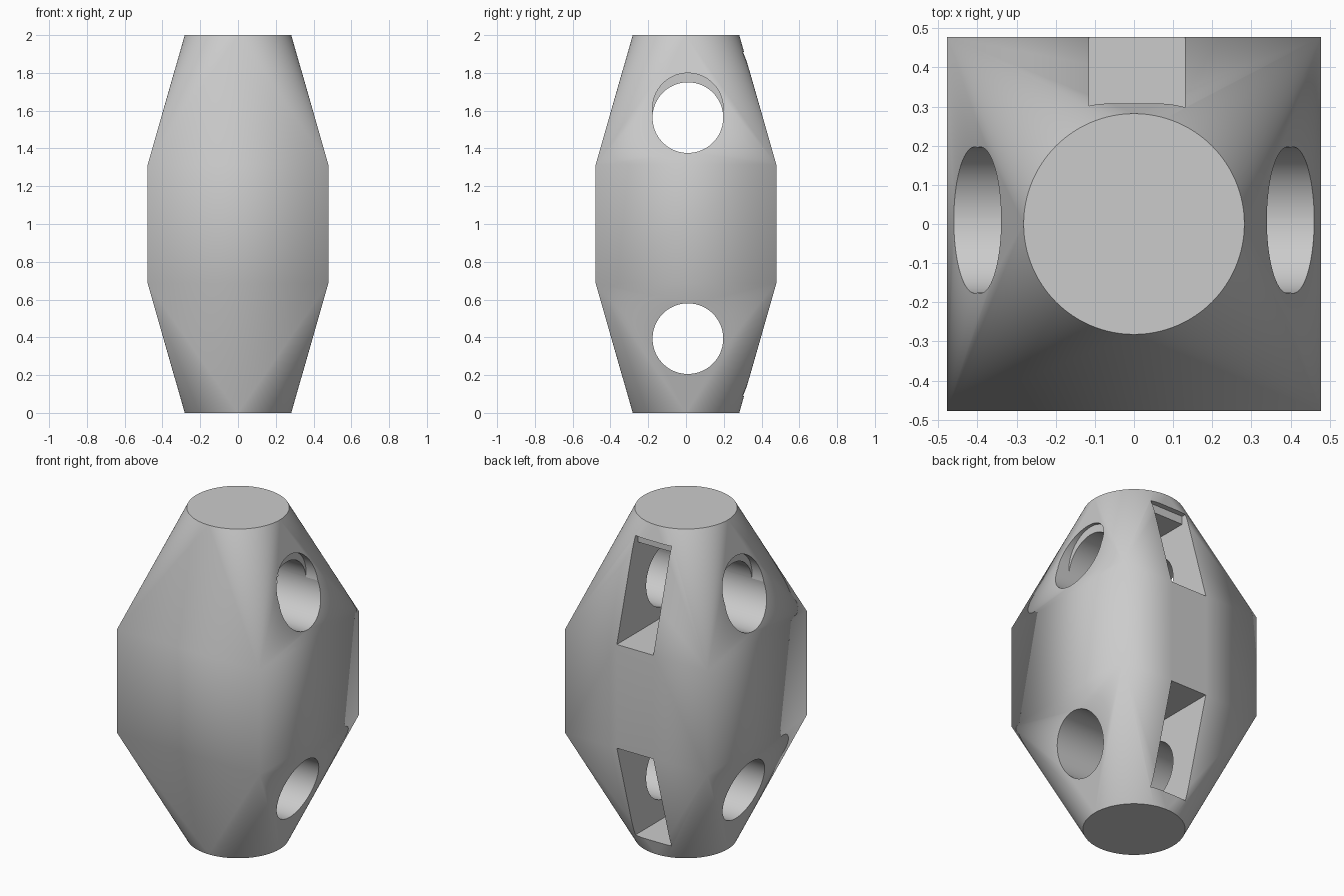
import bpy, bmesh
from math import cos, sin, pi

if "Cube" in bpy.data.objects:
    bpy.data.objects.remove(bpy.data.objects["Cube"])

SEG = 128            # sides of the round ends
HALF, RAD = 0.478, 0.282
LOW, HIGH, TOP = 0.685, 1.315, 2.0

grey = bpy.data.materials.new("plain grey")
grey.use_nodes = True
colour = (0.6, 0.6, 0.6, 1)
grey.diffuse_color = colour
grey.node_tree.nodes["Principled BSDF"].inputs["Base Color"].default_value = colour


def make_object(name, bm):
    bmesh.ops.recalc_face_normals(bm, faces=bm.faces)
    mesh = bpy.data.meshes.new(name)
    bm.to_mesh(mesh)
    bm.free()
    mesh.materials.append(grey)
    obj = bpy.data.objects.new(name, mesh)
    bpy.context.collection.objects.link(obj)
    return obj


# Body: square middle lofted to a round end above and below
def square_ring(bm, z):
    signs = ((1, 1), (-1, 1), (-1, -1), (1, -1))
    return [bm.verts.new((HALF * x, HALF * y, z)) for x, y in signs]


def loft_end(bm, corners, z):
    ring = [bm.verts.new((RAD * cos(2 * pi * i / SEG), RAD * sin(2 * pi * i / SEG), z))
            for i in range(SEG)]
    quarter = SEG // 4
    for k, corner in enumerate(corners):
        for i in range(k * quarter, (k + 1) * quarter):
            bm.faces.new((corner, ring[i], ring[(i + 1) % SEG]))
        bm.faces.new((corner, corners[(k + 1) % 4], ring[(k + 1) * quarter % SEG]))
    bm.faces.new(ring)


bm = bmesh.new()
lower, upper = square_ring(bm, LOW), square_ring(bm, HIGH)
for k in range(4):
    n = (k + 1) % 4
    bm.faces.new((lower[k], lower[n], upper[n], upper[k]))
loft_end(bm, lower, 0)
loft_end(bm, upper, TOP)
body = make_object("tapered_body", bm)


def cut(tool):
    mod = body.modifiers.new(tool.name, 'BOOLEAN')
    mod.operation = 'DIFFERENCE'
    mod.solver = 'EXACT'
    mod.object = tool
    bpy.context.view_layer.objects.active = body
    bpy.ops.object.modifier_apply(modifier=mod.name)
    bpy.data.objects.remove(tool)


# Round holes run along x
def cut_hole(name, x0, x1, z, y=0.01, radius=0.187, sides=96):
    bm = bmesh.new()
    rings = [[bm.verts.new((x, y + radius * cos(2 * pi * i / sides),
                            z + radius * sin(2 * pi * i / sides)))
              for i in range(sides)] for x in (x0, x1)]
    for i in range(sides):
        j = (i + 1) % sides
        bm.faces.new((rings[0][i], rings[0][j], rings[1][j], rings[1][i]))
    for ring in rings:
        bm.faces.new(ring)
    cut(make_object(name, bm))


# Rectangular slots open to the back
def cut_slot(name, y0, z0, z1, x0=-0.115, x1=0.13, y1=0.6):
    bm = bmesh.new()
    bmesh.ops.create_cube(bm, size=1)
    for v in bm.verts:
        v.co = (x1 if v.co.x > 0 else x0, y1 if v.co.y > 0 else y0,
                z1 if v.co.z > 0 else z0)
    cut(make_object(name, bm))


cut_hole("lower_hole", -1, 1, 0.393)
cut_hole("upper_hole", -1, 1, 1.563)
for side in (-1, 1):
    cut_hole("upper_hole_step", side * 0.32, side, 1.612)
cut_slot("lower_slot", 0.01, 0.09, LOW)
cut_slot("upper_slot", 0.01, HIGH, 1.86)
cut_slot("upper_slot_step", 0.275, HIGH, 1.91)

# Smooth round surfaces, crisp edges
bpy.ops.object.select_all(action='DESELECT')
body.select_set(True)
bpy.context.view_layer.objects.active = body
bpy.ops.object.shade_smooth_by_angle(angle=pi / 6)
weighted = body.modifiers.new("even_shading", 'WEIGHTED_NORMAL')
weighted.keep_sharp = True
